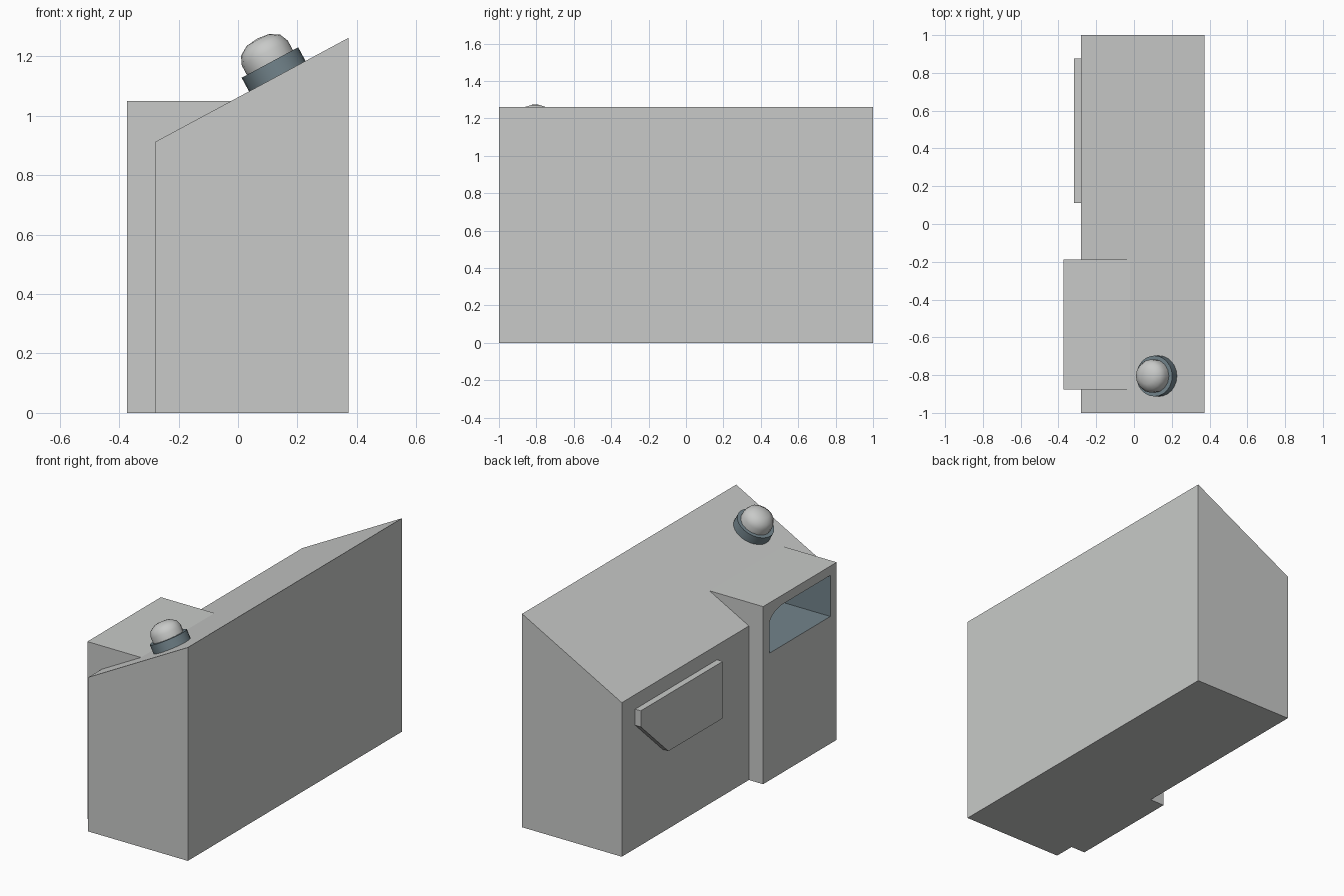
import bpy, bmesh, math
from mathutils import Matrix, Vector

if "Cube" in bpy.data.objects:
    bpy.data.objects.remove(bpy.data.objects["Cube"])


def material(name, rgb):
    m = bpy.data.materials.new(name)
    m.diffuse_color = (*rgb, 1)
    m.use_nodes = True
    m.node_tree.nodes["Principled BSDF"].inputs["Base Color"].default_value = m.diffuse_color
    return m


GREY = material("light grey", (0.58, 0.59, 0.58))
TEAL = material("slate blue", (0.17, 0.23, 0.26))


def make(name, bm, mats, index=0):
    bmesh.ops.recalc_face_normals(bm, faces=bm.faces[:])
    for f in bm.faces:
        f.material_index = index
    me = bpy.data.meshes.new(name)
    bm.to_mesh(me)
    bm.free()
    for m in mats:
        me.materials.append(m)
    ob = bpy.data.objects.new(name, me)
    bpy.context.collection.objects.link(ob)
    return ob


def prism(name, points, depth, mats, index=0):
    """Extrude a flat outline of 3D points along a depth vector."""
    bm = bmesh.new()
    face = bm.faces.new([bm.verts.new(p) for p in points])
    ext = bmesh.ops.extrude_face_region(bm, geom=[face], use_keep_orig=True)
    verts = [g for g in ext["geom"] if isinstance(g, bmesh.types.BMVert)]
    bmesh.ops.translate(bm, verts=verts, vec=depth)
    return make(name, bm, mats, index)


def lathe(name, profile, sides, mat, matrix):
    """Turn a (radius, height) profile round the local z axis."""
    bm = bmesh.new()
    vs = [bm.verts.new((r, 0, h)) for r, h in profile]
    edges = [bm.edges.new(p) for p in zip(vs, vs[1:])]
    bmesh.ops.spin(bm, geom=vs + edges, cent=(0, 0, 0), axis=(0, 0, 1),
                   angle=2 * math.pi, steps=sides)
    bmesh.ops.remove_doubles(bm, verts=bm.verts[:], dist=1e-4)
    ob = make(name, bm, [mat])
    ob.data.transform(matrix)
    return ob


def smooth(ob, degrees):
    bpy.ops.object.select_all(action='DESELECT')
    ob.select_set(True)
    bpy.context.view_layer.objects.active = ob
    bpy.ops.object.shade_smooth_by_angle(angle=math.radians(degrees))


def boolean(ob, other, operation):
    mod = ob.modifiers.new(operation, 'BOOLEAN')
    mod.object, mod.operation, mod.solver = other, operation, 'EXACT'
    bpy.context.view_layer.objects.active = ob
    bpy.ops.object.modifier_apply(modifier=mod.name)
    bpy.data.objects.remove(other)


# sloped cabinet
both = [GREY, TEAL]
body = prism("cabinet", [(-0.28, -1, 0), (0.372, -1, 0), (0.372, -1, 1.262),
                         (-0.28, -1, 0.911)], (0, 2, 0), both)

# projecting housing, merged with the cabinet
housing = prism("housing", [(-0.373, -0.875, 0), (0, -0.875, 0), (0, -0.875, 1.05),
                            (-0.373, -0.875, 1.05)], (0, 0.687, 0), both)
boolean(body, housing, 'UNION')

# blue opening with one rounded upper corner
outline = [(-0.246, 0.752), (-0.816, 0.752), (-0.816, 0.995)]
for i in range(7):
    a = math.radians(90 - 15 * i)
    outline.append((-0.377 + 0.131 * math.cos(a), 0.92 + 0.075 * math.sin(a)))
recess = prism("recess_cutter", [(-0.45, y, z) for y, z in outline],
               (0.41, 0, 0), both, 1)
recess.hide_render = True
boolean(body, recess, 'DIFFERENCE')

# raised panel with a cut lower corner
prism("side_panel", [(-0.317, y, z) for y, z in
                     [(0.11, 0.825), (0.875, 0.825), (0.875, 0.73),
                      (0.617, 0.488), (0.11, 0.488)]], (0.05, 0, 0), [GREY])

# beacon standing square to the slope
normal = Vector((-0.351, 0, 0.652)).normalized()
place = (Matrix.Translation((0.132, -0.805, 1.133))
         @ normal.to_track_quat('Z', 'Y').to_matrix().to_4x4())
ring = lathe("beacon_ring", [(0, -0.01), (0.108, -0.01), (0.108, 0.052), (0, 0.052)],
             24, TEAL, place)
smooth(ring, 40)
dome = lathe("beacon_dome", [(0.088, 0.045), (0.088, 0.088), (0.075, 0.118),
                             (0.043, 0.138), (0, 0.143)], 16, GREY, place)
smooth(dome, 60)
